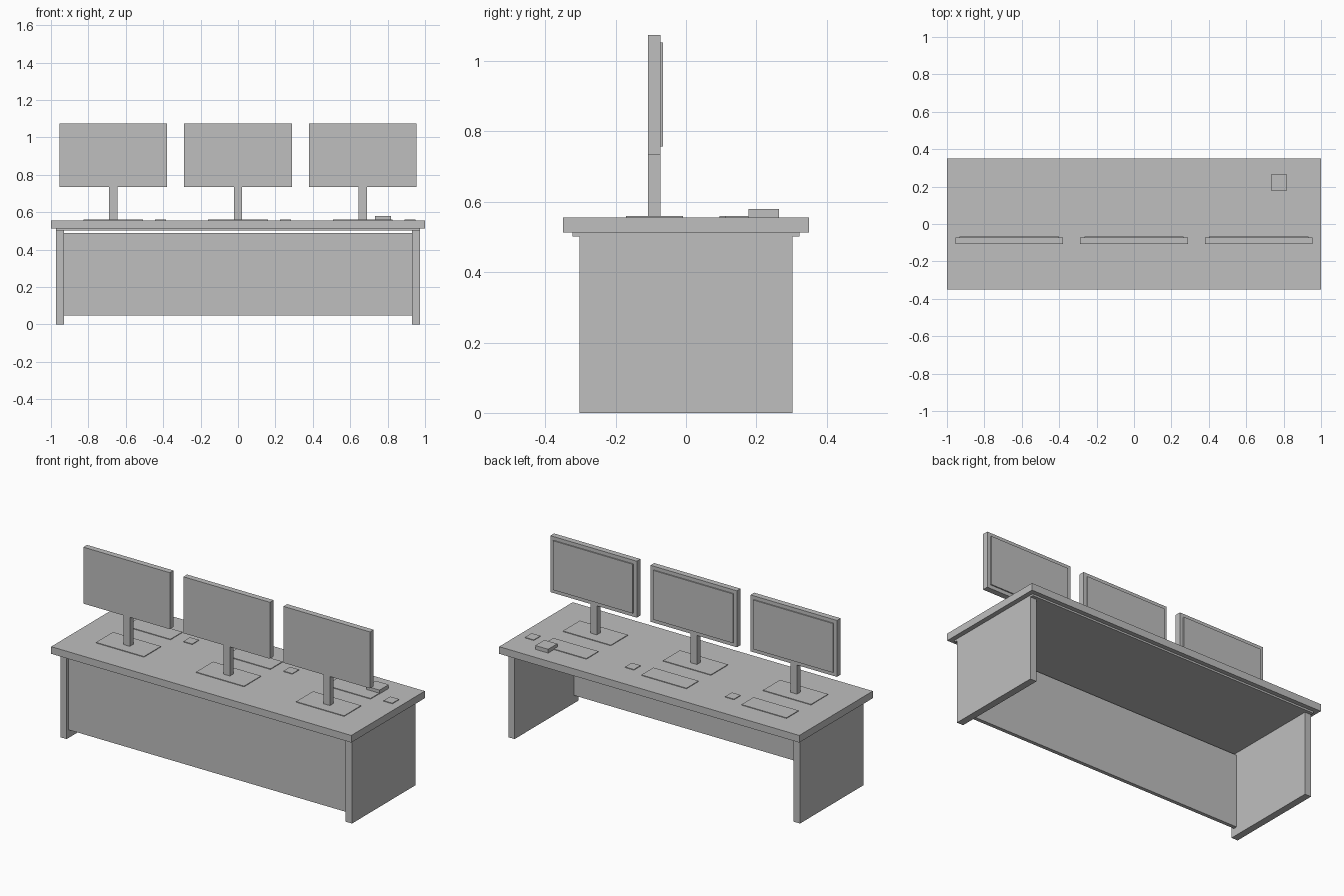
import bpy

if "Cube" in bpy.data.objects:
    bpy.data.objects.remove(bpy.data.objects["Cube"])

grey = bpy.data.materials.new("plain grey")
grey.diffuse_color = (0.52, 0.52, 0.52, 1)
grey.use_nodes = True
grey.node_tree.nodes["Principled BSDF"].inputs["Base Color"].default_value = grey.diffuse_color


def box(name, x, y, z):
    """Box from (min, max) pairs on each axis."""
    bpy.ops.mesh.primitive_cube_add(size=1)
    ob = bpy.context.object
    ob.name = name
    spans = (x, y, z)
    for v in ob.data.vertices:
        v.co = [lo if c < 0 else hi for c, (lo, hi) in zip(v.co, spans)]
    ob.data.materials.append(grey)
    return ob


def around(c, w):
    return (c - w / 2, c + w / 2)


TOP = 0.556  # desk surface height

# Desk: top, thin under-slab, side panels and front panel
box("desk_top", (-1, 1), (-0.35, 0.35), (0.513, TOP))
box("under_slab", (-0.972, 0.972), (-0.323, 0.323), (0.502, 0.513))
for side, name in ((-1, "left"), (1, "right")):
    box(name + "_side_panel", around(side * 0.951, 0.042), (-0.303, 0.303), (0, 0.502))
box("front_panel", (-0.93, 0.93), (-0.283, -0.261), (0.048, 0.488))

# Three workstations, screens facing the back
for c, name in ((-0.667, "left"), (0, "middle"), (0.667, "right")):
    box(name + "_monitor_base", around(c, 0.32), (-0.171, -0.009), (TOP, TOP + 0.004))
    box(name + "_monitor_post", around(c, 0.043), (-0.108, -0.073), (TOP + 0.004, 0.735))
    box(name + "_monitor_body", around(c, 0.576), (-0.108, -0.073), (0.735, 1.075))
    box(name + "_screen", around(c, 0.531), (-0.073, -0.066), (0.757, 1.053))
    box(name + "_keyboard", around(c, 0.30), (0.095, 0.21), (TOP, TOP + 0.004))
    box(name + "_mouse", around(c + 0.253, 0.059), (0.113, 0.177), (TOP, TOP + 0.004))

# Small device on the desk
box("desk_device", (0.733, 0.819), (0.178, 0.265), (TOP, 0.579))
